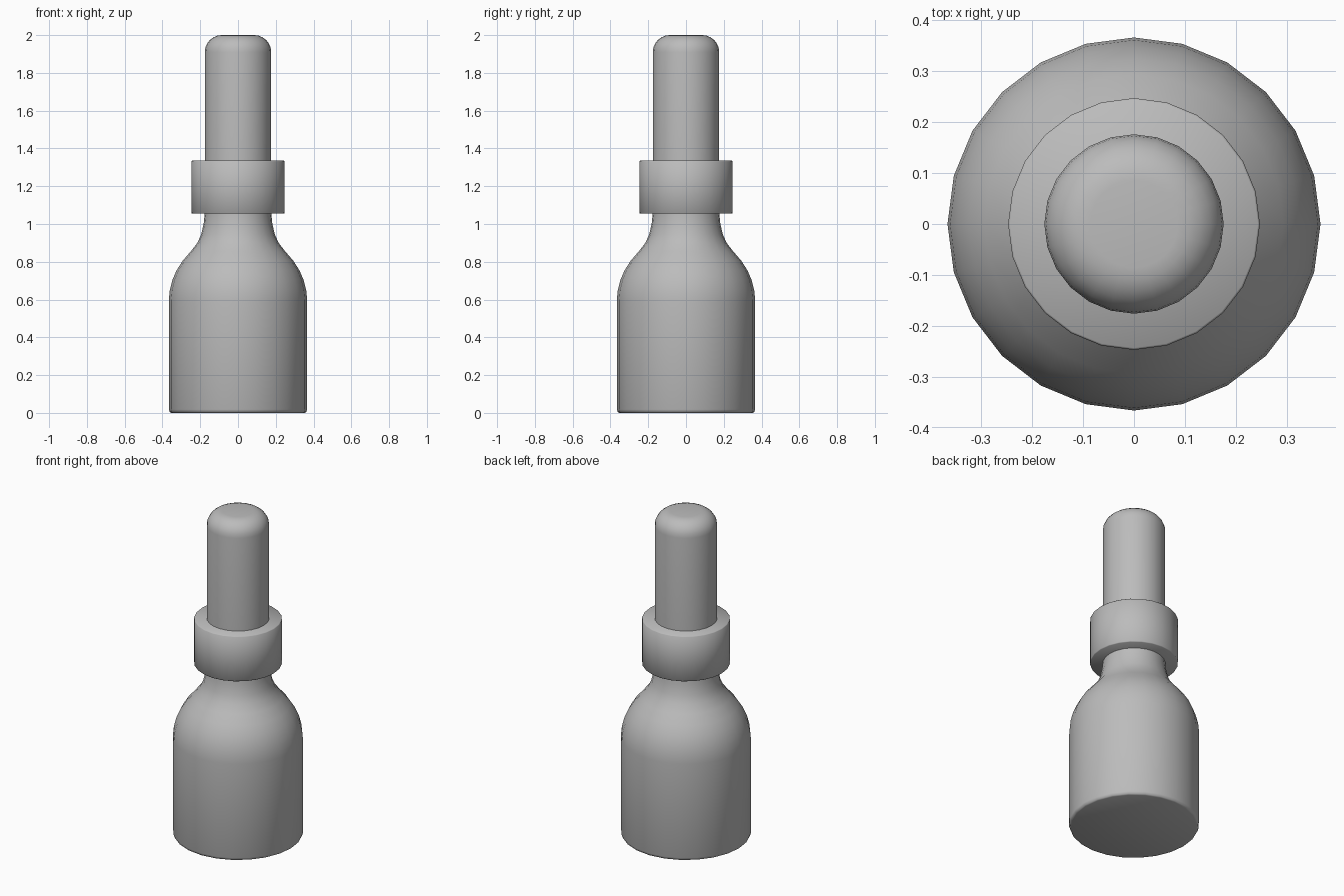
import bpy, bmesh, math

cube = bpy.data.objects.get("Cube")
if cube:
    bpy.data.objects.remove(cube, do_unlink=True)

SIDES = 24

grey = bpy.data.materials.new("plain grey")
grey.use_nodes = True
grey.diffuse_color = (0.5, 0.5, 0.5, 1)
grey.node_tree.nodes["Principled BSDF"].inputs["Base Color"].default_value = (0.5, 0.5, 0.5, 1)


def lathe(name, profile, sharp=35):
    """Revolve (radius, height) points around z and cap both ends."""
    bm = bmesh.new()
    rings = []
    for r, z in profile:
        angles = [math.tau * i / SIDES for i in range(SIDES)]
        rings.append([bm.verts.new((r * math.cos(a), r * math.sin(a), z)) for a in angles])
    for low, high in zip(rings, rings[1:]):
        for i in range(SIDES):
            j = (i + 1) % SIDES
            bm.faces.new((low[i], low[j], high[j], high[i]))
    bm.faces.new(rings[0][::-1])
    bm.faces.new(rings[-1])
    mesh = bpy.data.meshes.new(name)
    bm.to_mesh(mesh)
    bm.free()
    mesh.materials.append(grey)
    obj = bpy.data.objects.new(name, mesh)
    bpy.context.collection.objects.link(obj)
    bpy.ops.object.select_all(action='DESELECT')
    obj.select_set(True)
    bpy.context.view_layer.objects.active = obj
    bpy.ops.object.shade_smooth_by_angle(angle=math.radians(sharp))
    return obj


# Bottle: chamfered foot, straight wall, rounded shoulder, flared neck
lathe("bottle", [(0.352, 0), (0.361, 0.004), (0.366, 0.018), (0.366, 0.6),
                 (0.361, 0.65), (0.347, 0.705), (0.325, 0.755), (0.293, 0.805),
                 (0.25, 0.855), (0.215, 0.9), (0.195, 0.945), (0.182, 1.0),
                 (0.175, 1.065), (0.175, 1.1)], 50)

# Collar: screw cap ring with tiny softened rims
lathe("collar", [(0.243, 1.055), (0.247, 1.059), (0.247, 1.331), (0.243, 1.335)], 60)

# Dropper bulb: straight tube with a rounded shoulder and flat tip
TUBE, ROUND = 0.176, 0.09
arc = [math.pi / 2 * i / 6 for i in range(7)]
lathe("dropper_bulb", [(TUBE, 1.3)] +
      [(TUBE - ROUND + ROUND * math.cos(a), 2 - ROUND + ROUND * math.sin(a)) for a in arc])
